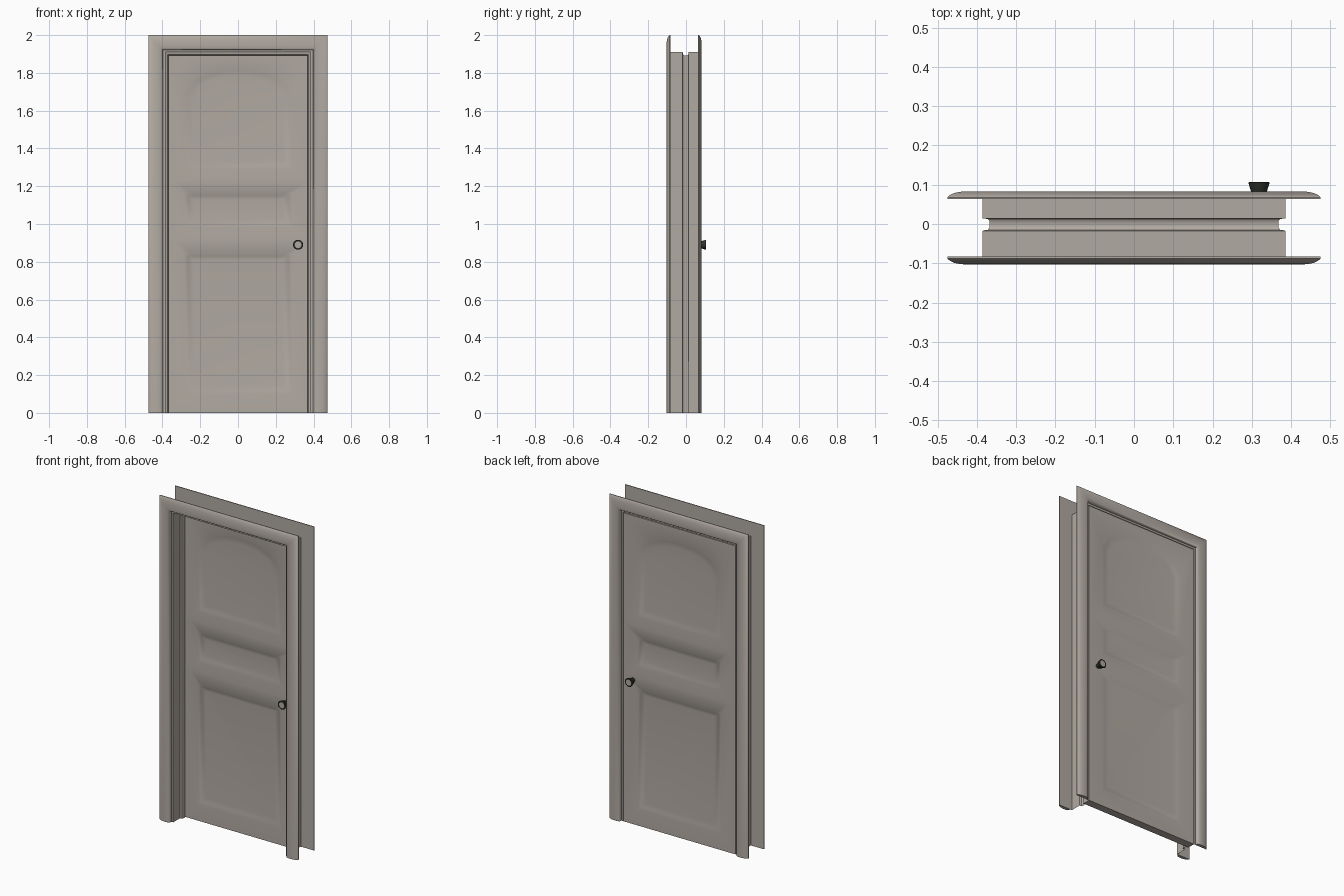
import bpy, bmesh, math
from mathutils import Matrix

if "Cube" in bpy.data.objects:
    bpy.data.objects.remove(bpy.data.objects["Cube"])


def material(name, rgb):
    m = bpy.data.materials.new(name)
    m.diffuse_color = (*rgb, 1)
    m.use_nodes = True
    m.node_tree.nodes["Principled BSDF"].inputs["Base Color"].default_value = m.diffuse_color
    return m


TAUPE = material("taupe paint", (0.44, 0.40, 0.36))
DARK = material("dark metal", (0.03, 0.033, 0.025))


def finish(bm, name, mats, angle=40, recalc=True):
    if recalc:
        bmesh.ops.recalc_face_normals(bm, faces=bm.faces)
    me = bpy.data.meshes.new(name)
    bm.to_mesh(me)
    bm.free()
    ob = bpy.data.objects.new(name, me)
    bpy.context.collection.objects.link(ob)
    for m in mats:
        me.materials.append(m)
    bpy.ops.object.select_all(action='DESELECT')
    bpy.context.view_layer.objects.active = ob
    ob.select_set(True)
    bpy.ops.object.shade_smooth_by_angle(angle=math.radians(angle))
    return ob


def sweep(name, profile, closed):
    """Run a (half width, y) profile up, across and down the doorway, mitred."""
    bm = bmesh.new()
    rails = []
    for o, y in profile:
        top = o + 1.525
        rails.append([bm.verts.new(p) for p in
                      ((-o, y, 0), (-o, y, top), (o, y, top), (o, y, 0))])
    n = len(rails)
    for i in range(n if closed else n - 1):
        a, b = rails[i], rails[(i + 1) % n]
        for k in range(3):
            bm.faces.new((a[k], a[k + 1], b[k + 1], b[k]))
    if closed:
        bm.faces.new([r[0] for r in rails])
        bm.faces.new([r[3] for r in rails])
    finish(bm, name, [TAUPE])


# Rounded trim on both sides of the wall: (half width, height off wall)
trim = [(0.397, 0), (0.397, 0.009), (0.401, 0.015), (0.410, 0.019), (0.425, 0.020),
        (0.442, 0.019), (0.457, 0.016), (0.468, 0.011), (0.475, 0.005), (0.475, 0)]
sweep("front_trim", [(o, -0.083 - h) for o, h in trim], True)
sweep("back_trim", [(o, 0.063 + h) for o, h in trim], True)

# Thin jamb lining with the door stop pressed inward
sweep("jamb", [(0.399, -0.083), (0.385, -0.083), (0.385, -0.018), (0.382, -0.016),
               (0.372, -0.015), (0.368, -0.010), (0.368, 0.008), (0.372, 0.013),
               (0.385, 0.014), (0.385, 0.063), (0.399, 0.063)], False)

# Door leaf with three recessed panels on each face
W, H, Y0, Y1 = 0.382, 1.906, 0.015, 0.064
N = 16


def outline(half, low, spring, rise):
    """Panel outline: flat base, top edge raised to an arch."""
    pts = [(-half, low), (half, low)]
    for i in range(N + 1):
        t = 1 - 2 * i / N
        pts.append((half * t, spring + rise * math.sqrt(max(0, 1 - t * t))))
    return pts


def cell(bm, y, into, z0, z1, low, spring, rise):
    rings = [(outline(W, z0, z1, 0), 0),
             (outline(0.285, low, spring, rise), 0),
             (outline(0.265, low + 0.02, spring - 0.01, max(0, rise - 0.01)), 0.005),
             (outline(0.235, low + 0.05, spring - 0.03, max(0, rise - 0.02)), 0.007)]
    loops = [[bm.verts.new((x, y + into * d, z)) for x, z in pts] for pts, d in rings]
    for a, b in zip(loops, loops[1:]):
        n = len(a)
        for i in range(n):
            j = (i + 1) % n
            bm.faces.new((a[i], a[j], b[j], b[i]))
    bm.faces.new(loops[-1])


bm = bmesh.new()
for y, into in ((Y0, 1), (Y1, -1)):
    cell(bm, y, into, 0, 0.92, 0.10, 0.84, 0)
    cell(bm, y, into, 0.92, 1.23, 0.98, 1.16, 0)
    cell(bm, y, into, 1.23, H, 1.29, 1.69, 0.14)
corners = [(-W, 0), (W, 0), (W, H), (-W, H)]
for i in range(4):
    (xa, za), (xb, zb) = corners[i], corners[(i + 1) % 4]
    bm.faces.new([bm.verts.new(p) for p in
                  ((xa, Y0, za), (xb, Y0, zb), (xb, Y1, zb), (xa, Y1, za))])
bmesh.ops.remove_doubles(bm, verts=bm.verts, dist=1e-5)
finish(bm, "door_leaf", [TAUPE], 50)


# Flared knobs, one on each face, with a pale centre
def knob(name, y, direction):
    bm = bmesh.new()
    sides = 14
    rings = []
    for r, d in ((0.014, 0), (0.014, 0.008), (0.020, 0.018), (0.027, 0.041),
                 (0.025, 0.043), (0.018, 0.043)):
        rings.append([bm.verts.new((0.318 + r * math.cos(2 * math.pi * i / sides),
                                    y + direction * d,
                                    0.89 + r * math.sin(2 * math.pi * i / sides)))
                      for i in range(sides)])
    for a, b in zip(rings, rings[1:]):
        for i in range(sides):
            j = (i + 1) % sides
            bm.faces.new((a[i], a[j], b[j], b[i]))
    bm.faces.new(rings[0])
    bm.faces.new(rings[-1]).material_index = 1
    finish(bm, name, [DARK, TAUPE])


knob("front_knob", Y0, -1)
knob("back_knob", Y1, 1)
